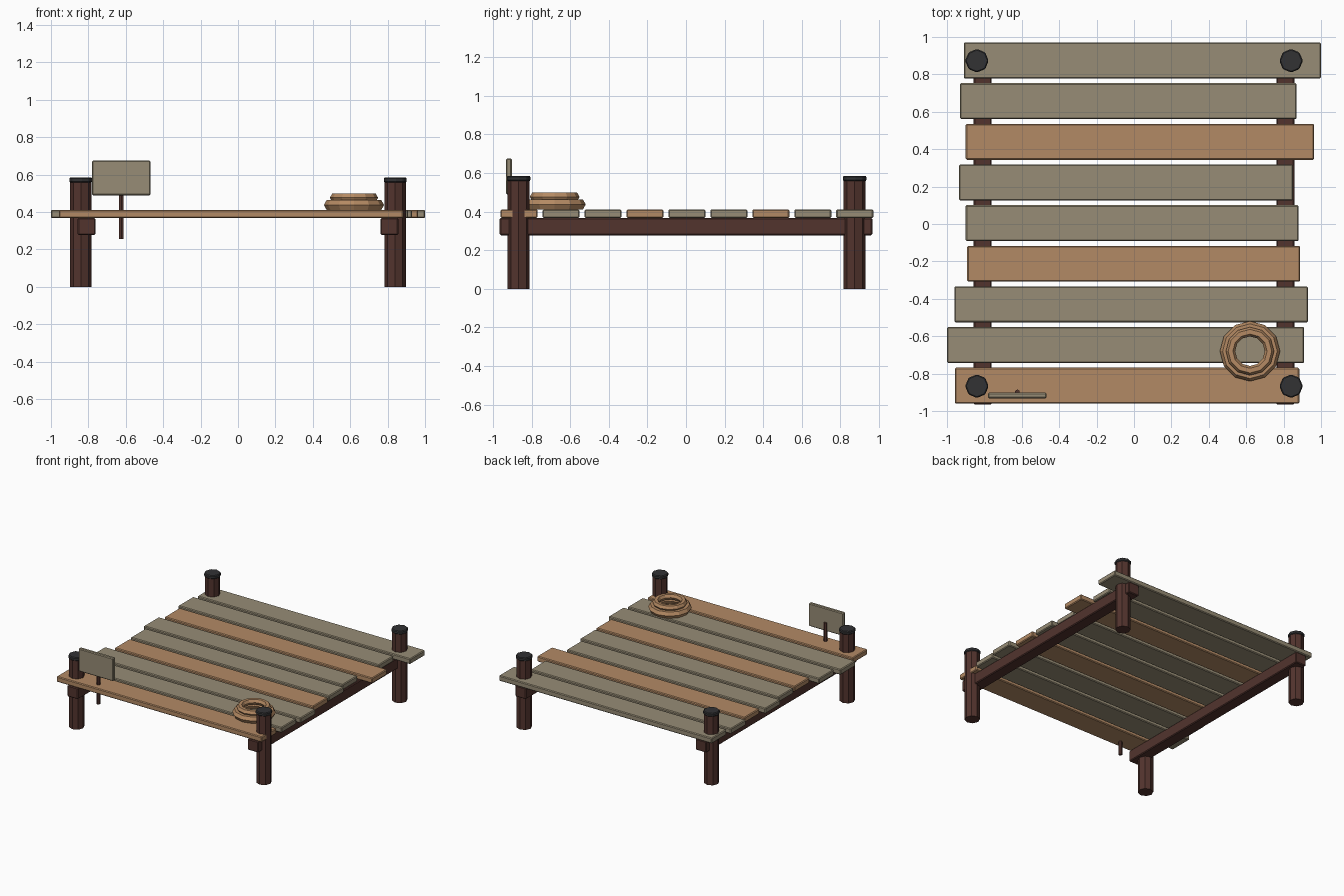
import bpy, math

if "Cube" in bpy.data.objects:
    bpy.data.objects.remove(bpy.data.objects["Cube"])

def mat(name, c):
    m = bpy.data.materials.new(name)
    m.diffuse_color = (*c, 1)
    m.use_nodes = True
    m.node_tree.nodes["Principled BSDF"].inputs["Base Color"].default_value = m.diffuse_color
    return m

GREY = mat("weathered_wood", (0.31, 0.265, 0.18))
TAN = mat("fresh_wood", (0.45, 0.255, 0.13))
ROPE = mat("rope_tan", (0.46, 0.255, 0.125))
DARK = mat("dark_timber", (0.085, 0.034, 0.027))
IRON = mat("black_cap", (0.032, 0.032, 0.034))

def finish(name, m, bevel=0):
    o = bpy.context.object
    o.name = name
    o.data.materials.append(m)
    if bevel:
        b = o.modifiers.new("bevel", 'BEVEL')
        b.width = bevel
        b.segments = 1
    return o

def box(name, x0, x1, y0, y1, z0, z1, m, bevel=0.006, rot=(0, 0, 0)):
    bpy.ops.mesh.primitive_cube_add(size=1, location=((x0+x1)/2, (y0+y1)/2, (z0+z1)/2))
    o = bpy.context.object
    o.scale = (x1-x0, y1-y0, z1-z0)
    bpy.ops.object.transform_apply(location=False, rotation=False, scale=True)
    o.rotation_euler = rot
    return finish(name, m, bevel)

def cyl(name, x, y, z0, z1, r, n, m, bevel=0):
    bpy.ops.mesh.primitive_cylinder_add(vertices=n, radius=r, depth=z1-z0,
                                        location=(x, y, (z0+z1)/2))
    return finish(name, m, bevel)

# Deck planks, back to front: left end, right end, colour
planks = [(-0.91, 1.0, GREY), (-0.93, 0.87, GREY), (-0.90, 0.963, TAN),
          (-0.935, 0.85, GREY), (-0.90, 0.88, GREY), (-0.892, 0.888, TAN),
          (-0.96, 0.93, GREY), (-1.0, 0.91, GREY), (-0.957, 0.884, TAN)]
for i, (a, b, m) in enumerate(planks):
    y = 0.874 - 0.2173 * i
    box(f"deck_plank_{i+1}", a, b, y-0.096, y+0.096, 0.367, 0.411, m)

# Side beams and corner posts with caps
for side, s in (("left", -1), ("right", 1)):
    box(f"{side}_beam", s*0.809-0.048, s*0.809+0.048, -0.965, 0.965, 0.277, 0.367, DARK)
    for end, y in (("front", -0.867), ("back", 0.873)):
        cyl(f"{end}_{side}_post", s*0.84, y, 0, 0.56, 0.057, 8, DARK)
        cyl(f"{end}_{side}_post_cap", s*0.84, y, 0.557, 0.585, 0.063, 8, IRON, 0.006)

# Small sign on a stake
cyl("sign_stake", -0.623, -0.899, 0.255, 0.56, 0.014, 6, DARK)
box("sign_board", -0.78, -0.468, -0.932, -0.902, 0.489, 0.675, GREY)

# Coiled rope
for name, R, r, z in (("rope_coil_lower", 0.131, 0.03, 0.437), ("rope_coil_upper", 0.104, 0.025, 0.476)):
    bpy.ops.mesh.primitive_torus_add(location=(0.62, -0.68, z), major_radius=R, minor_radius=r,
                                     major_segments=12, minor_segments=6)
    finish(name, ROPE)
